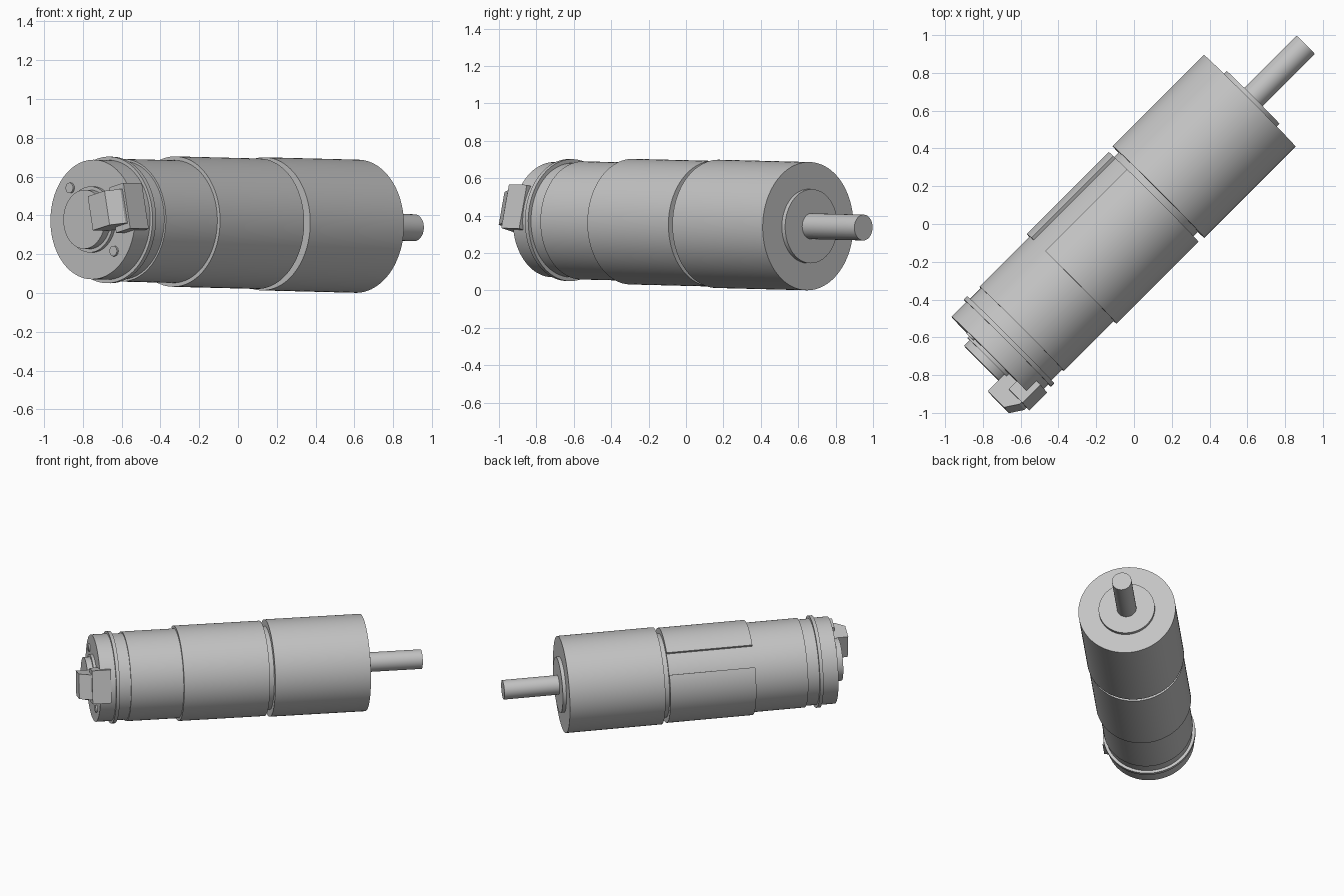
import bpy
import bmesh
from math import sin, cos, pi, radians, sqrt
from mathutils import Matrix, Vector

if "Cube" in bpy.data.objects:
    bpy.data.objects.remove(bpy.data.objects["Cube"], do_unlink=True)

steel = bpy.data.materials.new("light_grey_metal")
steel.use_nodes = True
GREY = (0.55, 0.55, 0.55, 1)
steel.diffuse_color = GREY
steel.node_tree.nodes["Principled BSDF"].inputs["Base Color"].default_value = GREY

# Motor frame: local X is up, Y sideways, Z runs along the shaft; z = 0 is the gearbox face
tilt = radians(1.03)
axis = Vector((cos(tilt) / sqrt(2), cos(tilt) / sqrt(2), -sin(tilt)))
side = Vector((1, -1, 0)).normalized()
up = side.cross(axis) * -1
FRAME = Matrix.Translation((0.6125, 0.6525, 0.344)) @ Matrix((up, side, axis)).transposed().to_4x4()


def turned(degrees):
    """Frame turned about the shaft, so local X points out at that clock angle."""
    return FRAME @ Matrix.Rotation(radians(degrees), 4, "Z")


def prism(name, points, vector, frame=FRAME):
    """Polygon swept along a vector."""
    bm = bmesh.new()
    face = bm.faces.new([bm.verts.new(p) for p in points])
    swept = bmesh.ops.extrude_face_region(bm, geom=[face])["geom"]
    bmesh.ops.translate(bm, vec=Vector(vector),
                        verts=[g for g in swept if isinstance(g, bmesh.types.BMVert)])
    bmesh.ops.recalc_face_normals(bm, faces=bm.faces)
    bm.transform(frame)
    mesh = bpy.data.meshes.new(name)
    bm.to_mesh(mesh)
    bm.free()
    mesh.materials.append(steel)
    obj = bpy.data.objects.new(name, mesh)
    bpy.context.collection.objects.link(obj)
    return obj


def rod(name, r, z0, z1, offset=0, tangent=0, frame=FRAME, n=96):
    ring = [(offset + r * cos(2 * pi * i / n), tangent + r * sin(2 * pi * i / n), z0)
            for i in range(n)]
    return prism(name, ring, (0, 0, z1 - z0), frame)


def block(name, x, y, z, frame):
    corners = [(x[0], y[0], z[0]), (x[1], y[0], z[0]), (x[1], y[1], z[0]), (x[0], y[1], z[0])]
    return prism(name, corners, (0, 0, z[1] - z[0]), frame)


def cut(obj, cutters):
    """Subtract the cutters, then discard them."""
    for c in cutters:
        c.hide_render = True
        mod = obj.modifiers.new("cut", "BOOLEAN")
        mod.operation = "DIFFERENCE"
        mod.solver = "EXACT"
        mod.object = c
    graph = bpy.context.evaluated_depsgraph_get()
    graph.update()
    mesh = bpy.data.meshes.new_from_object(obj.evaluated_get(graph))
    obj.modifiers.clear()
    obj.data = mesh
    for c in cutters:
        bpy.data.objects.remove(c, do_unlink=True)


before = set(bpy.data.objects)

# Gearbox: drilled face plate, body, rear ring and neck
plate = rod("gearbox_face_plate", 0.343, -0.12, 0)
holes = []
for k in range(4):
    holes.append(rod("hole", 0.027, -0.08, 0.1, 0.273, frame=turned(90 * k), n=24))
    holes.append(rod("counterbore", 0.053, -0.05, 0.1, 0.275, frame=turned(90 * k + 45), n=32))
cut(plate, holes)
rod("gearbox_body", 0.343, -0.58, -0.12)
rod("gearbox_rear_ring", 0.343, -0.683, -0.58)
rod("gearbox_neck", 0.297, -0.72, -0.683)
rod("pilot_boss", 0.198, -0.01, 0.025)

# Socket screws in the counterbores
for k in range(4):
    f = turned(90 * k + 45)
    screw = rod("socket_screw", 0.041, -0.06, -0.008, 0.275, frame=f, n=32)
    cut(screw, [rod("hex", 0.024, -0.035, 0.1, 0.275, frame=f, n=6)])

# Output shaft with a keyway running off its end
shaft = rod("output_shaft", 0.069, 0, 0.419, n=48)
half = 0.024
slot = [(0.046, half * cos(pi + pi * i / 12), 0.11 + half * sin(pi + pi * i / 12))
        for i in range(13)]
slot += [(0.046, half, 0.5), (0.046, -half, 0.5)]
cut(shaft, [prism("keyway", slot, (0.1, 0, 0), turned(38))])

# Motor can with a split sleeve wrapped around it
rod("motor_can", 0.316, -1.708, -0.72)
arc = [radians(245 + 332 * i / 90) for i in range(91)]
split = [(0.336 * cos(a), 0.336 * sin(a), -1.333) for a in arc]
split += [(0.314 * cos(a), 0.314 * sin(a), -1.333) for a in reversed(arc)]
prism("split_sleeve", split, (0, 0, 0.613))

# Rear cap, flange and bearing boss
rod("rear_cap_neck", 0.305, -1.79, -1.708)
rod("rear_flange", 0.326, -1.815, -1.79)
cap = rod("rear_cap", 0.308, -1.925, -1.815)
rod("rear_boss_base", 0.17, -1.945, -1.92)
rod("rear_boss", 0.152, -1.987, -1.94)

# Recessed header with pins on the rear cap
header = turned(-13)
cut(cap, [block("recess", (0.185, 0.268), (-0.098, 0.098), (-2, -1.89), header)])
for k in range(4):
    y = -0.06 + 0.04 * k
    block("header_pin", (0.21, 0.24), (y - 0.013, y + 0.013), (-1.92, -1.88), header)

# Cross-head screws on the rear cap
for angle in (45, 225):
    f = turned(angle)
    head = rod("rear_screw", 0.027, -1.936, -1.92, 0.23, frame=f, n=24)
    cut(head, [block("slot", (0.212, 0.248), (-0.004, 0.004), (-2, -1.928), f),
               block("slot", (0.226, 0.234), (-0.018, 0.018), (-2, -1.928), f)])

# Terminal block with two clamp screws, and its wire entry lug
f = turned(103)
outline = [(0.13, -1.92), (0.13, -2.07), (0.255, -2.07), (0.302, -2.0), (0.302, -1.92)]
terminal = prism("terminal_block", [(r, -0.09, z) for r, z in outline], (0, 0.18, 0), f)
lug = block("wire_entry_lug", (0.21, 0.315), (-0.12, 0.12), (-1.985, -1.85), f)
wells, entries = [], []
for y in (-0.042, 0.042):
    wells.append(rod("well", 0.031, -2.2, -2.045, 0.195, y, f, 24))
    entries.append(block("entry", (0.285, 0.5), (y - 0.028, y + 0.028), (-1.94, -1.88), f))
cut(terminal, wells)
cut(lug, entries)
for y in (-0.042, 0.042):
    clamp = rod("clamp_screw", 0.025, -2.06, -2.04, 0.195, y, f, 24)
    cut(clamp, [block("slot", (0.16, 0.23), (y - 0.005, y + 0.005), (-2.2, -2.052), f)])

# Smooth round walls, sharp rims
bpy.ops.object.select_all(action="DESELECT")
for obj in bpy.data.objects:
    if obj not in before:
        obj.select_set(True)
        bpy.context.view_layer.objects.active = obj
bpy.ops.object.shade_smooth_by_angle(angle=radians(30))
